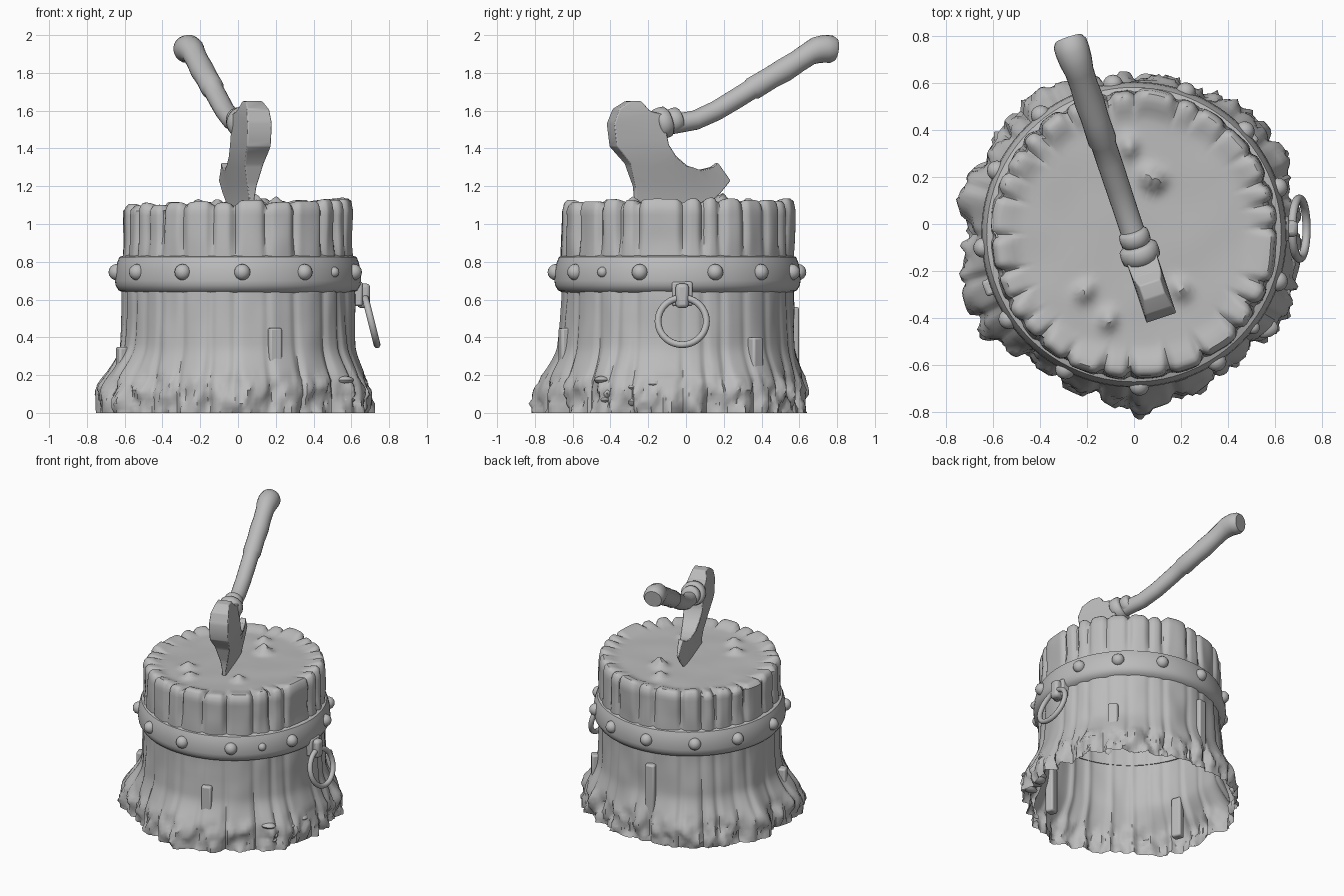
import bpy, bmesh, math, random
from math import sin, cos, pi, radians, exp
from mathutils import Vector, Matrix, noise

random.seed(7)
old = bpy.data.objects.get("Cube")
if old:
    bpy.data.objects.remove(old)

grey = bpy.data.materials.new("plain_grey")
grey.use_nodes = True
grey.diffuse_color = (0.5, 0.5, 0.5, 1)
grey.node_tree.nodes["Principled BSDF"].inputs["Base Color"].default_value = (0.5, 0.5, 0.5, 1)


def finish(name, bm, angle=40, bevel=0):
    """Turn a bmesh into a smooth-shaded object."""
    bmesh.ops.recalc_face_normals(bm, faces=bm.faces)
    mesh = bpy.data.meshes.new(name)
    bm.to_mesh(mesh)
    bm.free()
    obj = bpy.data.objects.new(name, mesh)
    bpy.context.collection.objects.link(obj)
    mesh.materials.append(grey)
    bpy.ops.object.select_all(action='DESELECT')
    obj.select_set(True)
    bpy.context.view_layer.objects.active = obj
    bpy.ops.object.shade_smooth_by_angle(angle=radians(angle))
    if bevel:
        mod = obj.modifiers.new("soft_edges", 'BEVEL')
        mod.width, mod.segments, mod.limit_method = bevel, 2, 'ANGLE'
    return obj


def loft(name, rings, caps=(False, False), closed=False, angle=40):
    """Skin a list of point rings."""
    bm = bmesh.new()
    rows = [[bm.verts.new(p) for p in ring] for ring in rings]
    pairs = list(zip(rows, rows[1:])) + ([(rows[-1], rows[0])] if closed else [])
    for a, b in pairs:
        for i in range(len(a)):
            j = (i + 1) % len(a)
            bm.faces.new((a[i], a[j], b[j], b[i]))
    for cap, row in zip(caps, (rows[0], rows[-1])):
        if cap:
            bm.faces.new(row)
    return finish(name, bm, angle)


def tube(name, path, radii, sides=20):
    """Round bar along a path with changing radius."""
    rings = []
    for i, p in enumerate(path):
        t = (path[min(i + 1, len(path) - 1)] - path[max(i - 1, 0)]).normalized()
        u = t.cross(Vector((0, 0, 1))).normalized()
        v = u.cross(t)
        rings.append([p + radii[i] * (u * cos(2 * pi * k / sides) + v * sin(2 * pi * k / sides))
                      for k in range(sides)])
    return loft(name, rings, (True, True), angle=50)


def lump(bm, place, size, seg=16):
    m = Matrix.Translation(place) @ Matrix.Diagonal((*size, 1))
    bmesh.ops.create_uvsphere(bm, u_segments=seg, v_segments=seg // 2, radius=1, matrix=m)


def block(name, place, size, turn=0, bevel=0.012):
    bm = bmesh.new()
    m = Matrix.Translation(place) @ Matrix.Rotation(turn, 4, 'Z') @ Matrix.Diagonal((*size, 1))
    bmesh.ops.create_cube(bm, size=1, matrix=m)
    return finish(name, bm, 40, bevel)


def polar(angle, r, z):
    return Vector((r * cos(angle), r * sin(angle) - 0.045, z))


def smooth(a, b, x):
    t = max(0, min(1, (x - a) / (b - a)))
    return t * t * (3 - 2 * t)


# Stump: root radius every fifteen degrees, plus bark planks split by grooves
ROOTS = [.70, .70, .72, .71, .68, .67, .68, .69, .73, .71, .72, .77,
         .71, .76, .77, .70, .69, .70, .76, .73, .70, .71, .74, .71]
SEG = 288
grooves, a = [], 0.05
while a < 2 * pi - 0.1:
    grooves.append((a, random.uniform(0.5, 1)))
    a += random.uniform(0.15, 0.34)
planks = [(random.uniform(-0.008, 0.008), random.uniform(-0.012, 0.012)) for _ in grooves]
KNOTS = [(.10, .18), (-.02, .33), (-.21, -.29), (-.11, -.41), (.2, -.28), (.06, .2)]


def plank(angle):
    return planks[sum(g[0] <= angle for g in grooves) - 1]


def groove(angle, width):
    total = 0
    for g, depth in grooves:
        d = (angle - g + pi) % (2 * pi) - pi
        total += depth * exp(-(d / width) ** 2)
    return min(total, 1)


def root(angle):
    f = angle / (2 * pi) * len(ROOTS)
    i = int(f)
    t = smooth(0, 1, f - i)
    return ROOTS[i % len(ROOTS)] * (1 - t) + ROOTS[(i + 1) % len(ROOTS)] * t


def side_point(angle, z):
    flare = 0.78 * (1 - smooth(0.1, 0.36, z)) + 0.22 * (1 - smooth(0.15, 0.65, z))
    r = 0.615 * (1 - flare) + root(angle) * flare
    n = noise.noise(Vector((cos(angle) * 5, sin(angle) * 5, z * 4)))
    chips = round(2.5 * noise.noise(Vector((cos(angle) * 9, sin(angle) * 9, z * 9))))
    upper = smooth(0.78, 0.95, z)
    r += plank(angle)[0] * (flare + upper) + 0.012 * n + 0.017 * chips * (1 - smooth(0.1, 0.24, z))
    r -= groove(angle, 0.03) * (0.012 + 0.022 * flare + 0.022 * upper)
    return polar(angle, r, z)


def top_height(p, angle, edge):
    z = 1.095 + 0.03 * p.x + edge * (0.022 + plank(angle)[1] - 0.03 * groove(angle, 0.035))
    z += 0.006 * noise.noise(p * 5)
    return z + sum(0.045 * exp(-((p.x - x) ** 2 + (p.y - y) ** 2) / 0.0016) for x, y in KNOTS)


angles = [2 * pi * i / SEG for i in range(SEG)]
rings = [[side_point(t, 1.07 * k / 44) for t in angles] for k in range(45)]
for k in range(24):
    ring = []
    for t in angles:
        shrink = (0.985, 0.96, 0.93)[k] if k < 3 else 0.9 * (1 - (k - 3) / 20.5)
        rim = side_point(t, 1.07)
        p = Vector((rim.x * shrink, (rim.y + 0.045) * shrink - 0.045, 1))
        edge = smooth(0.78, 0.93, shrink)
        p.z = top_height(p, t, edge) - (0.014 if k == 0 else 0)
        ring.append(p)
    rings.append(ring)
loft("stump", rings, (False, True), angle=42)

# Loose bark slivers, and fungus lumps at the foot
for t, r, z, h in ((-72, .625, .28, .34), (100, .62, .36, .4), (200, .65, .2, .3), (40, .64, .25, .3)):
    block("bark_sliver", polar(radians(t), r, z), (0.06, 0.07, h), radians(t))
bm = bmesh.new()
for k in range(13):
    y = -0.45 + 0.31 * random.random()
    lump(bm, (0.64 - 0.35 * abs(y + 0.2), y, random.uniform(.06, .18)),
         (0.06, random.uniform(.03, .055), random.uniform(.02, .035)), 12)
finish("fungus_lumps", bm)

# Band with rivets
PROFILE = [(.60, .635), (.632, .648), (.648, .675), (.652, .70), (.648, .76), (.638, .80), (.628, .825), (.60, .835)]
loft("band", [[polar(2 * pi * k / 96, r, z) for k in range(96)] for r, z in PROFILE])
bm = bmesh.new()
for t in (18, 43, 70, 98, 128, 155, 185, 214, 243, 272, 303, 322, 342):
    s = 0.028 if t == 322 else 0.043
    lump(bm, polar(radians(t), 0.645, 0.745), (s, s, s))
finish("rivets", bm)

# Ring and its lug
block("lug_plate", (.625, -.02, .63), (.07, .11, .13))
block("lug_loop", (.665, -.02, .62), (.07, .07, .13), bevel=.02)
tilt = Matrix.Translation((.705, -.02, .485)) @ Matrix.Rotation(radians(-14), 4, 'Y')
rings = []
for i in range(40):
    t = 2 * pi * i / 40
    rings.append([tilt @ Vector((.018 * sin(s), (.128 + .018 * cos(s)) * cos(t), (.128 + .018 * cos(s)) * sin(t)))
                  for s in [2 * pi * k / 12 for k in range(12)]])
loft("hanging_ring", rings, closed=True)


def axe(y, z, side=0):
    """Point in the turned plane of the axe."""
    return Vector((0.1 - 0.333 * (y + 0.35) + 0.949 * side, y + 0.316 * side, z))


# Axe head: side outline, thick at the eye and thin at the edge
OUTLINE = [(-.37, 1.61), (-.31, 1.65), (-.25, 1.65), (-.21, 1.60), (-.14, 1.58), (-.12, 1.47),
           (-.11, 1.42), (-.07, 1.36), (-.01, 1.31), (.07, 1.285), (.13, 1.30), (.165, 1.325),
           (.235, 1.23), (.18, 1.16), (.10, 1.09), (-.27, 1.06), (-.275, 1.2), (-.31, 1.32),
           (-.385, 1.41), (-.40, 1.53)]


def thickness(y, z):
    body = 0.012 + 0.055 * smooth(1.08, 1.44, z) - 0.02 * smooth(1.58, 1.65, z)
    return body * (1 - 0.75 * smooth(-.02, .22, y))


bm = bmesh.new()
bm.faces.new([bm.verts.new((0, y, z)) for y, z in OUTLINE])
cuts = [((0, 0, z), (0, 0, 1)) for z in (1.14, 1.22, 1.3, 1.38, 1.44, 1.55, 1.6)]
cuts += [((0, y, 0), (0, 1, 0)) for y in (-.2, -.08, .04, .12)]
for co, no in cuts:
    bmesh.ops.bisect_plane(bm, geom=bm.verts[:] + bm.edges[:] + bm.faces[:], plane_co=co, plane_no=no)
extra = bmesh.ops.extrude_face_region(bm, geom=bm.faces[:], use_keep_orig=True)["geom"]
far = {v for v in extra if isinstance(v, bmesh.types.BMVert)}
for v in bm.verts:
    side = thickness(v.co.y, v.co.z) * (1 if v in far else -1)
    v.co = axe(v.co.y, v.co.z, side)
finish("axe_head", bm, 35, 0.006)

# Axe handle, with grip and flared end
HANDLE = [(-.3, 1.5, .05), (-.06, 1.53, .052), (.05, 1.55, .052), (.16, 1.6, .053), (.26, 1.66, .054),
          (.34, 1.71, .054), (.355, 1.718, .062), (.45, 1.775, .06), (.52, 1.815, .064), (.59, 1.86, .06),
          (.65, 1.9, .062), (.69, 1.92, .07), (.735, 1.928, .074), (.77, 1.925, .073), (.79, 1.922, .06)]
tube("axe_handle", [axe(y, z) for y, z, r in HANDLE], [r for y, z, r in HANDLE])

# Two collars where handle meets head
for y, z, r, w in ((-.125, 1.535, .085, .035), (-.06, 1.55, .066, .03)):
    path = [axe(y + k * w, z + 0.3 * k * w) for k in (-1, -.7, 0, .7, 1)]
    tube("handle_collar", path, [r * k for k in (.8, .97, 1, .97, .8)])
